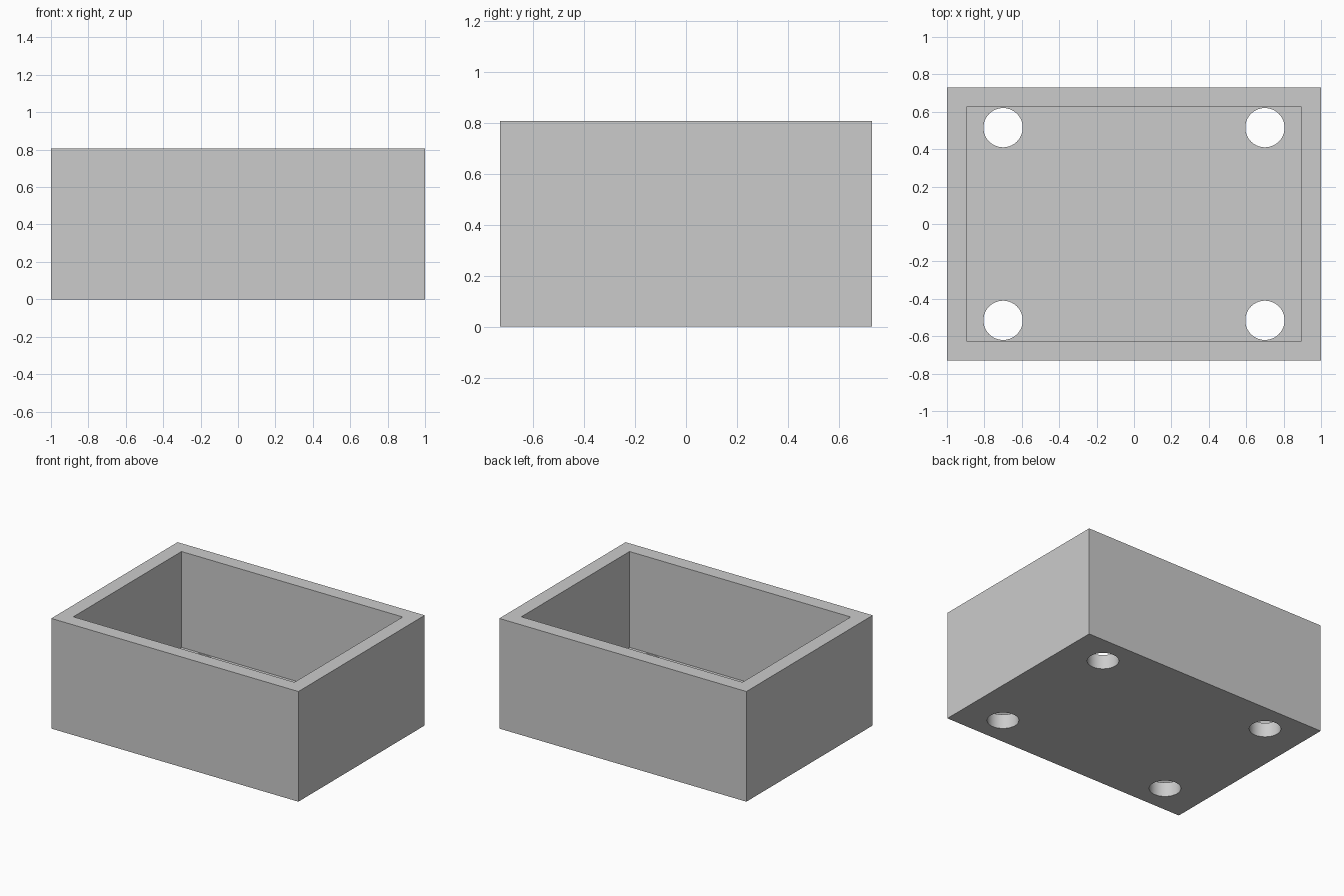
import bpy

if "Cube" in bpy.data.objects:
    bpy.data.objects.remove(bpy.data.objects["Cube"], do_unlink=True)

LENGTH, WIDTH, HEIGHT = 2.0, 1.46, 0.806
WALL = 0.105
HOLE_X, HOLE_Y, HOLE_RADIUS = 0.70, 0.515, 0.105

grey = bpy.data.materials.new("plain grey")
grey.use_nodes = True
colour = (0.6, 0.6, 0.6, 1)
grey.diffuse_color = colour
grey.node_tree.nodes["Principled BSDF"].inputs["Base Color"].default_value = colour


def block(name, size, bottom):
    bpy.ops.mesh.primitive_cube_add(size=1, location=(0, 0, bottom + size[2] / 2))
    obj = bpy.context.object
    obj.name = name
    obj.scale = size
    bpy.ops.object.transform_apply(location=True, rotation=False, scale=True)
    obj.data.materials.append(grey)
    return obj


def cut(target, cutter):
    cutter.hide_render = True
    mod = target.modifiers.new("cut", "BOOLEAN")
    mod.operation = "DIFFERENCE"
    mod.solver = "EXACT"
    mod.object = cutter
    bpy.context.view_layer.objects.active = target
    bpy.ops.object.modifier_apply(modifier=mod.name)
    bpy.data.objects.remove(cutter, do_unlink=True)


# Open-topped box with an even wall and floor
box = block("open_box", (LENGTH, WIDTH, HEIGHT), 0)
cut(box, block("cavity_cutter", (LENGTH - 2 * WALL, WIDTH - 2 * WALL, HEIGHT), WALL))

# Round hole through the floor near each corner
for x in (-HOLE_X, HOLE_X):
    for y in (-HOLE_Y, HOLE_Y):
        bpy.ops.mesh.primitive_cylinder_add(
            vertices=64, radius=HOLE_RADIUS, depth=4 * WALL, location=(x, y, 0))
        hole = bpy.context.object
        hole.name = "hole_cutter"
        hole.data.materials.append(grey)
        cut(box, hole)

# Smooth hole walls, crisp box edges
bpy.ops.object.select_all(action="DESELECT")
box.select_set(True)
bpy.context.view_layer.objects.active = box
bpy.ops.object.shade_smooth_by_angle()
